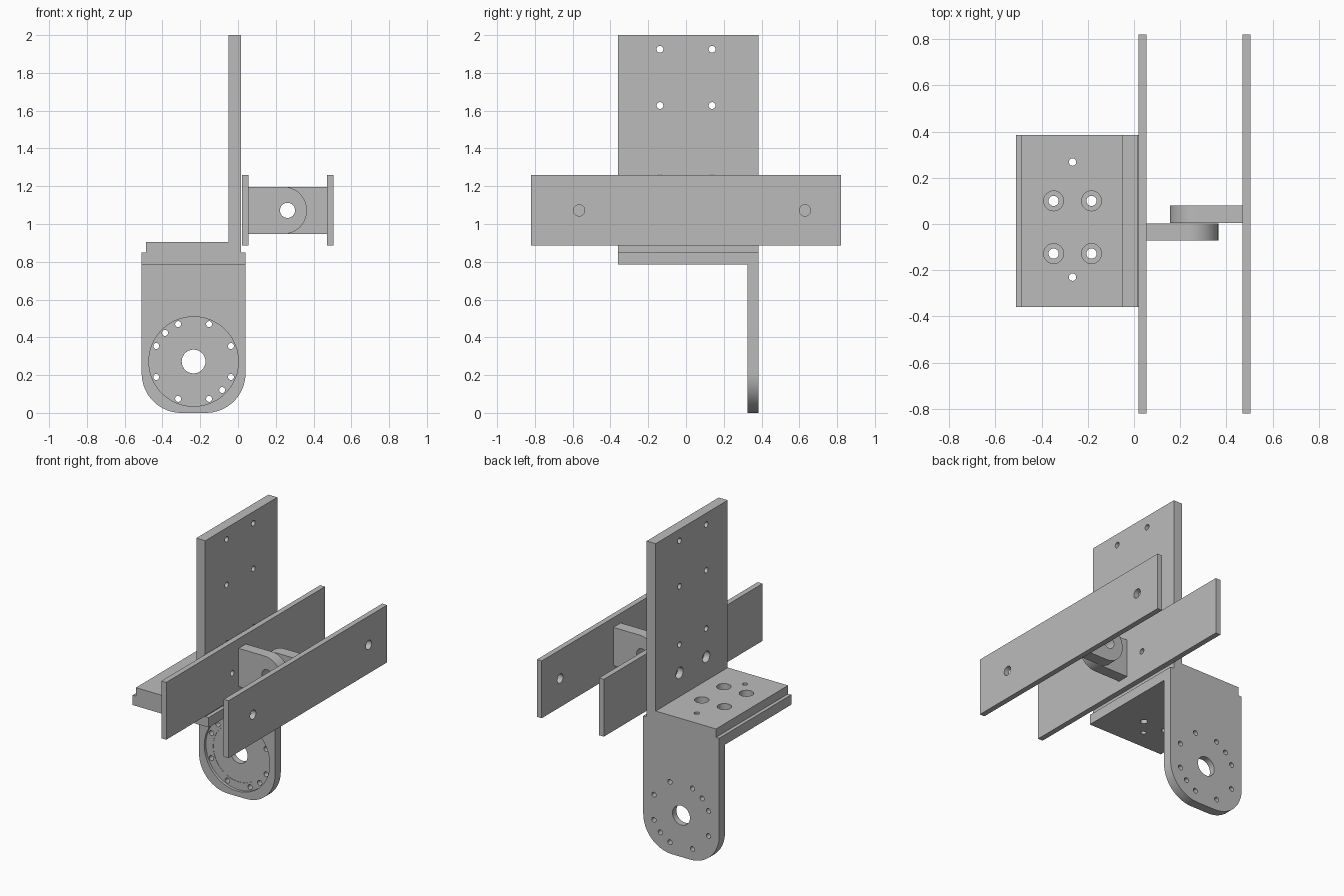
import bpy
import bmesh
from math import cos, sin, pi, radians
from mathutils import Matrix

cube = bpy.data.objects.get("Cube")
if cube:
    bpy.data.objects.remove(cube, do_unlink=True)

GREY = (0.5, 0.5, 0.5, 1.0)
metal = bpy.data.materials.new("plain grey")
metal.use_nodes = True
metal.diffuse_color = GREY
metal.node_tree.nodes["Principled BSDF"].inputs["Base Color"].default_value = GREY


def add_object(name, bm):
    bmesh.ops.recalc_face_normals(bm, faces=bm.faces)
    mesh = bpy.data.meshes.new(name)
    bm.to_mesh(mesh)
    bm.free()
    mesh.materials.append(metal)
    obj = bpy.data.objects.new(name, mesh)
    bpy.context.collection.objects.link(obj)
    return obj


def extrude_y(name, outline, y0, y1):
    """Extrude an (x, z) outline from y0 to y1."""
    bm = bmesh.new()
    face = bm.faces.new([bm.verts.new((x, y0, z)) for x, z in outline])
    side = bmesh.ops.extrude_face_region(bm, geom=[face])["geom"]
    verts = [v for v in side if isinstance(v, bmesh.types.BMVert)]
    bmesh.ops.translate(bm, verts=verts, vec=(0, y1 - y0, 0))
    return add_object(name, bm)


def arc(cx, cz, r, start, end, steps=16):
    angles = [radians(start + (end - start) * i / steps) for i in range(steps + 1)]
    return [(cx + r * cos(a), cz + r * sin(a)) for a in angles]


def drill(obj, axis, centre, r, depth, segments=32):
    """Cut a round hole of the given total depth, centred on a point."""
    turn = {"X": Matrix.Rotation(pi / 2, 4, "Y"),
            "Y": Matrix.Rotation(pi / 2, 4, "X"),
            "Z": Matrix.Identity(4)}[axis]
    bm = bmesh.new()
    bmesh.ops.create_cone(bm, cap_ends=True, segments=segments, radius1=r, radius2=r,
                          depth=depth, matrix=Matrix.Translation(centre) @ turn)
    cutter = add_object("hole_cutter", bm)
    cutter.hide_render = True
    mod = obj.modifiers.new("hole", "BOOLEAN")
    mod.operation = "DIFFERENCE"
    mod.solver = "EXACT"
    mod.object = cutter
    bpy.context.view_layer.objects.active = obj
    bpy.ops.object.modifier_apply(modifier=mod.name)
    bpy.data.objects.remove(cutter, do_unlink=True)


def box_outline(x0, x1, z0, z1):
    return [(x0, z0), (x1, z0), (x1, z1), (x0, z1)]


# Angle bracket: stepped shelf and upright plate
BACK, FRONT = 0.385, -0.36
bracket = extrude_y("angle_bracket", [
    (-0.51, 0.785), (0.04, 0.785), (0.04, 0.85), (0.015, 0.85), (0.015, 2.0),
    (-0.05, 2.0), (-0.05, 0.905), (-0.487, 0.905), (-0.487, 0.85), (-0.51, 0.85),
], FRONT, BACK)

# Upright holes, the lowest pair counterbored
for y in (-0.138, 0.138):
    for z in (1.925, 1.627, 1.245, 1.06):
        drill(bracket, "X", (-0.017, y, z), 0.018, 0.2)
    drill(bracket, "X", (-0.05, y, 1.06), 0.037, 0.08)

# Shelf holes: four counterbored, two plain
for x in (-0.348, -0.184):
    for y in (0.10, -0.128):
        drill(bracket, "Z", (x, y, 0.845), 0.022, 0.3)
        drill(bracket, "Z", (x, y, 0.905), 0.043, 0.1)
for y in (0.268, -0.23):
    drill(bracket, "Z", (-0.266, y, 0.845), 0.016, 0.3)

# Hanging leg with rounded lower corners
R = 0.21
leg = extrude_y("hanging_leg",
                [(-0.51, 0.785)] + arc(-0.51 + R, R, R, 180, 270)
                + arc(0.04 - R, R, R, 270, 360) + [(0.04, 0.785)],
                0.325, BACK)
HUB_X, HUB_Z = -0.235, 0.272

# Shallow round seat, central bore and ring of screw holes
drill(leg, "Y", (HUB_X, 0.325, HUB_Z), 0.237, 0.036, 64)
drill(leg, "Y", (HUB_X, 0.325, HUB_Z), 0.185, 0.04, 64)
drill(leg, "Y", (HUB_X, 0.355, HUB_Z), 0.063, 0.2)
for angle in [22.5 + 45 * i for i in range(8)] + [135, 315]:
    a = radians(angle)
    drill(leg, "Y", (HUB_X + 0.214 * cos(a), 0.355, HUB_Z + 0.214 * sin(a)),
          0.016, 0.2, 20)

# Two long side strips
inner = extrude_y("inner_strip", box_outline(0.02, 0.055, 0.885, 1.26), -0.82, 0.82)
outer = extrude_y("outer_strip", box_outline(0.47, 0.505, 0.885, 1.26), -0.82, 0.82)
for y in (-0.138, 0.138):
    drill(inner, "X", (0.037, y, 1.06), 0.018, 0.2)
for y in (-0.566, 0.63):
    drill(outer, "X", (0.487, y, 1.072), 0.03, 0.2)

# Overlapping hinge tabs sharing one pin hole
PIN_X, PIN_Z, TAB_R = 0.262, 1.072, 0.125
inner_tab = extrude_y("inner_hinge_tab",
                      [(0.055, PIN_Z - TAB_R)] + arc(0.24, PIN_Z, TAB_R, -90, 90, 32)
                      + [(0.055, PIN_Z + TAB_R)], -0.072, 0.003)
outer_tab = extrude_y("outer_hinge_tab",
                      [(0.47, PIN_Z + TAB_R)] + arc(0.28, PIN_Z, TAB_R, 90, 270, 32)
                      + [(0.47, PIN_Z - TAB_R)], 0.004, 0.08)
for tab in (inner_tab, outer_tab):
    drill(tab, "Y", (PIN_X, 0, PIN_Z), 0.04, 0.4)

# Smooth the round walls, keep edges sharp
parts = [bracket, leg, inner, outer, inner_tab, outer_tab]
bpy.ops.object.select_all(action="DESELECT")
for part in parts:
    part.select_set(True)
bpy.context.view_layer.objects.active = bracket
bpy.ops.object.shade_smooth_by_angle(angle=radians(30))
